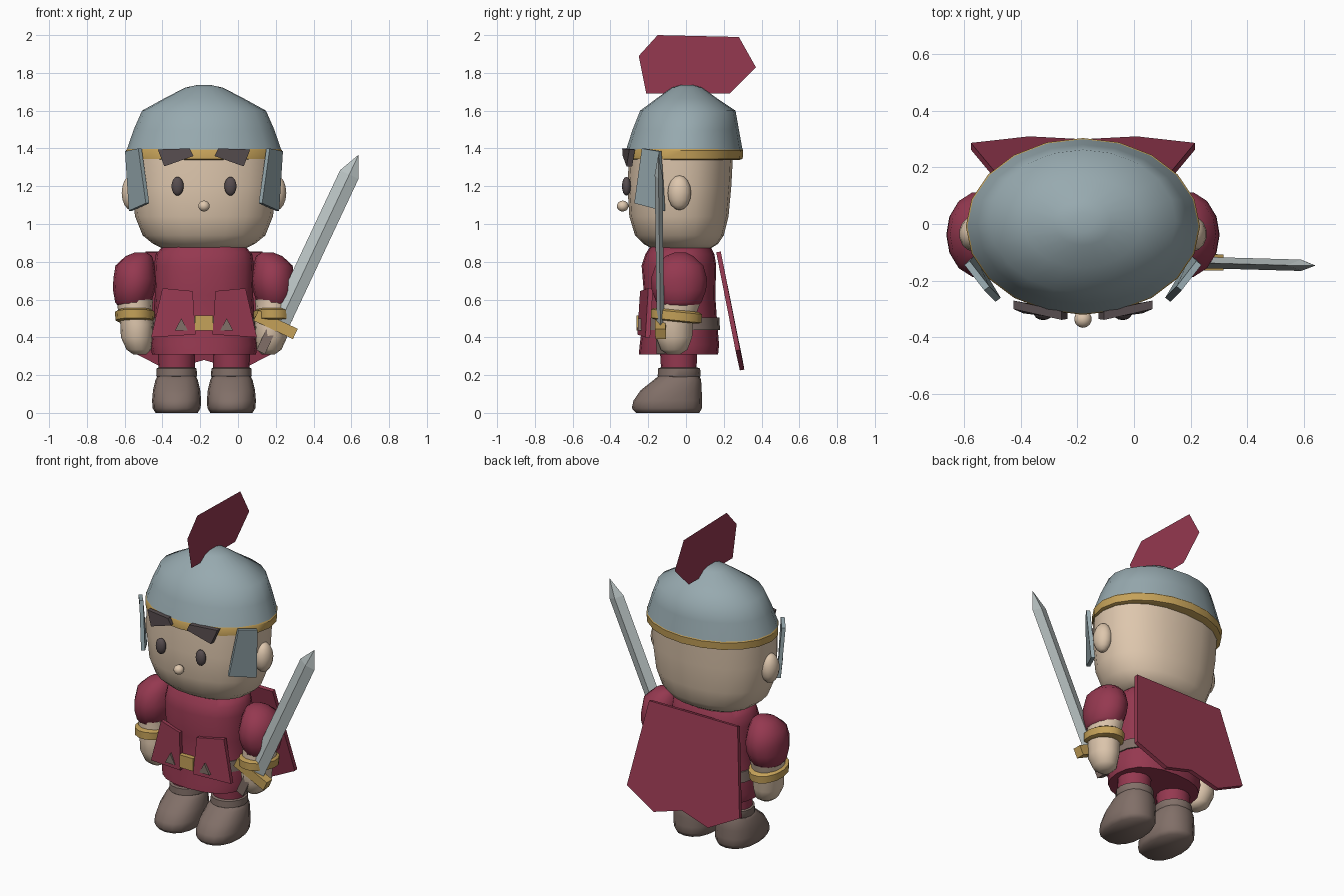
import bpy, bmesh, math
from mathutils import Vector

CX = -0.18  # figure centre line


def material(name, r, g, b):
    m = bpy.data.materials.new(name)
    m.diffuse_color = (r, g, b, 1)
    return m


RED = material("cloth red", 0.30, 0.040, 0.080)
SKIN = material("skin", 0.73, 0.57, 0.42)
STEEL = material("helmet steel", 0.31, 0.40, 0.43)
GOLD = material("gold", 0.56, 0.36, 0.10)
BROWN = material("leather brown", 0.22, 0.16, 0.138)
DARK = material("dark brown", 0.095, 0.074, 0.078)
BLADE = material("blade grey", 0.50, 0.56, 0.56)


def finish(name, bm, mat, angle=None):
    bmesh.ops.recalc_face_normals(bm, faces=bm.faces)
    me = bpy.data.meshes.new(name)
    bm.to_mesh(me)
    bm.free()
    me.materials.append(mat)
    ob = bpy.data.objects.new(name, me)
    bpy.context.collection.objects.link(ob)
    if angle:
        bpy.ops.object.select_all(action='DESELECT')
        ob.select_set(True)
        bpy.context.view_layer.objects.active = ob
        bpy.ops.object.shade_smooth_by_angle(angle=math.radians(angle))
    return ob


def loft(name, rings, mat, x=CX, n=16, p=2.0, angle=50, tilt=0.0):
    """Stacked oval rings: (z, half width, front y, back y, optional x shift)."""
    bm = bmesh.new()
    loops = []
    for z, rx, y0, y1, *dx in rings:
        cx, cy, ry = x + (dx[0] if dx else 0), (y0 + y1) / 2, (y1 - y0) / 2
        loop = []
        for i in range(n):
            a = 2 * math.pi * i / n
            c, s = math.cos(a), math.sin(a)
            u = math.copysign(abs(c) ** (2 / p), c)
            v = math.copysign(abs(s) ** (2 / p), s)
            loop.append(bm.verts.new((cx + rx * u, cy + ry * v, z - tilt * v * ry)))
        loops.append(loop)
    for a, b in zip(loops, loops[1:]):
        for i in range(n):
            j = (i + 1) % n
            bm.faces.new((a[i], a[j], b[j], b[i]))
    bm.faces.new(loops[0])
    bm.faces.new(loops[-1])
    return finish(name, bm, mat, angle)


def plate(name, pts, mat, depth):
    """Flat polygon thickened by a depth vector."""
    bm = bmesh.new()
    f = bm.faces.new([bm.verts.new(p) for p in pts])
    if depth:
        r = bmesh.ops.extrude_face_region(bm, geom=[f], use_keep_orig=True)
        moved = [g for g in r["geom"] if isinstance(g, bmesh.types.BMVert)]
        bmesh.ops.translate(bm, verts=moved, vec=Vector(depth))
    return finish(name, bm, mat)


def ball(name, loc, size, mat):
    bm = bmesh.new()
    bmesh.ops.create_uvsphere(bm, u_segments=14, v_segments=8, radius=1)
    for v in bm.verts:
        v.co = Vector(loc) + Vector(v.co[i] * size[i] for i in range(3))
    return finish(name, bm, mat, 80)


# Head, helmet, band and crest
loft("head", [(0.87, 0.22, -0.18, 0.13), (0.895, 0.27, -0.225, 0.17), (0.94, 0.325, -0.27, 0.20),
              (1.04, 0.365, -0.30, 0.225), (1.2, 0.385, -0.31, 0.24), (1.39, 0.392, -0.30, 0.25)],
     SKIN, n=20, p=2.2)
loft("helmet", [(1.39, 0.41, -0.318, 0.30), (1.50, 0.372, -0.283, 0.28), (1.60, 0.328, -0.243, 0.262),
                (1.665, 0.21, -0.155, 0.165), (1.722, 0.10, -0.075, 0.085), (1.735, 0.04, -0.03, 0.04)],
     STEEL, n=20, angle=60)
loft("helmet_band", [(1.34, 0.395, -0.305, 0.285), (1.345, 0.41, -0.32, 0.30), (1.39, 0.413, -0.32, 0.303),
                     (1.40, 0.405, -0.313, 0.295)], GOLD, n=20, angle=40)
plate("crest", [(CX, y, z) for y, z in ((-0.21, 1.69), (-0.25, 1.89), (-0.15, 2.0), (0.28, 1.99),
                                       (0.37, 1.83), (0.23, 1.69))], RED, None)
ball("nose", (CX, -0.335, 1.095), (0.031, 0.031, 0.029), SKIN)

# Neck, tunic and belt
loft("neck", [(0.80, 0.13, -0.14, 0.08), (0.89, 0.13, -0.14, 0.08)], SKIN)
loft("tunic", [(0.31, 0.275, -0.25, 0.17), (0.36, 0.285, -0.245, 0.175), (0.48, 0.27, -0.23, 0.165),
               (0.62, 0.26, -0.222, 0.155), (0.78, 0.265, -0.235, 0.16), (0.84, 0.255, -0.215, 0.15),
               (0.88, 0.22, -0.19, 0.13)], RED, n=20, p=2.3)
loft("belt", [(0.44, 0.282, -0.238, 0.18), (0.505, 0.275, -0.236, 0.176)], BROWN, n=20, p=2.3)
plate("buckle", [(CX + x, -0.262, z) for x, z in ((-0.048, 0.435), (0.048, 0.435), (0.048, 0.515),
                                                 (-0.048, 0.515))], GOLD, (0, 0.03, 0))

# Cape with a notched hem
plate("cape", [(CX + x, y, z) for x, y, z in (
    (-0.31, 0.16, 0.85), (0.31, 0.16, 0.85), (0.395, 0.262, 0.33), (0.19, 0.285, 0.225),
    (0, 0.275, 0.28), (-0.19, 0.285, 0.225), (-0.395, 0.262, 0.33))], RED, (0, 0.024, 0.004))

# Mirrored parts
for s, side in ((-1, "left"), (1, "right")):
    def at(x):
        return CX + s * x

    ball(side + "_ear", (at(0.385), -0.035, 1.165), (0.052, 0.062, 0.092), SKIN)
    ball(side + "_eye", (at(0.14), -0.315, 1.2), (0.033, 0.024, 0.05), DARK)
    plate(side + "_eyebrow", [(at(x), y, z) for x, y, z in (
        (0.245, -0.30, 1.395), (0.075, -0.338, 1.40), (0.055, -0.335, 1.36), (0.21, -0.315, 1.305))],
        DARK, (0, 0.03, 0))
    plate(side + "_cheek_guard", [(at(x), y, z) for x, y, z in (
        (0.33, -0.22, 1.40), (0.40, -0.13, 1.385), (0.38, -0.11, 1.07), (0.29, -0.26, 1.11))],
        STEEL, (s * 0.018, -0.014, 0))
    plate(side + "_tunic_flap", [(at(x), y, z) for x, y, z in (
        (0.06, -0.243, 0.645), (0.22, -0.20, 0.66), (0.28, -0.215, 0.40), (0.045, -0.258, 0.415))],
        RED, (0, 0.025, 0))
    plate(side + "_belt_stud", [(at(x), -0.253, z) for x, z in ((0.085, 0.435), (0.155, 0.435), (0.12, 0.50))],
          BROWN, (0, 0.025, 0))

    # Arm: sleeve, forearm and hand, bracelet
    ax = at(0.365)
    loft(side + "_sleeve", [(0.56, 0.075, -0.13, 0.05, s * 0.01), (0.585, 0.095, -0.16, 0.085, s * 0.01),
                            (0.65, 0.112, -0.185, 0.11, s * 0.005), (0.71, 0.115, -0.19, 0.115),
                            (0.78, 0.104, -0.165, 0.095), (0.83, 0.07, -0.11, 0.04, -s * 0.02),
                            (0.85, 0.03, -0.06, 0.0, -s * 0.03)], RED, x=ax, n=14, angle=70)
    loft(side + "_arm", [(0.31, 0.035, -0.10, -0.03, -s * 0.025), (0.335, 0.065, -0.135, 0.01, -s * 0.02),
                         (0.40, 0.085, -0.16, 0.035, -s * 0.01), (0.47, 0.088, -0.165, 0.04, -s * 0.01),
                         (0.53, 0.09, -0.16, 0.06), (0.60, 0.095, -0.16, 0.085)],
         SKIN, x=ax, n=14, angle=70)
    loft(side + "_bracelet", [(0.483, 0.09, -0.165, 0.06), (0.49, 0.104, -0.19, 0.085),
                              (0.535, 0.106, -0.19, 0.088), (0.545, 0.09, -0.165, 0.07)],
         GOLD, x=ax, n=14, angle=40, tilt=0.1)

    # Leg and boot
    lx = at(0.145)
    loft(side + "_leg", [(0.2, 0.095, -0.13, 0.055), (0.36, 0.10, -0.14, 0.06)], RED, x=lx)
    loft(side + "_boot_cuff", [(0.185, 0.10, -0.14, 0.07), (0.195, 0.108, -0.15, 0.077),
                               (0.235, 0.106, -0.148, 0.075), (0.24, 0.095, -0.135, 0.06)],
         BROWN, x=lx, angle=40)
    loft(side + "_boot", [(0.0, 0.112, -0.265, 0.07), (0.025, 0.127, -0.287, 0.085),
                          (0.065, 0.13, -0.278, 0.085), (0.12, 0.125, -0.24, 0.083),
                          (0.175, 0.112, -0.17, 0.08), (0.205, 0.095, -0.135, 0.065)],
         BROWN, x=lx, p=2.3, angle=60)

# Sword, laid out along its slanted axis
AXIS = Vector((0.425, -0.012, 0.905)).normalized()
WIDE = Vector((0.905, 0, -0.425)).normalized()
THICK = Vector((0, 1, 0))
BASE = Vector((0.215, -0.135, 0.465))


def sword_point(along, wide, thick):
    return BASE + AXIS * along + WIDE * wide + THICK * thick


def sword_bar(name, a0, a1, w0, w1, t, mat):
    plate(name, [sword_point(a, w, -t) for a, w in ((a0, w0), (a0, w1), (a1, w1), (a1, w0))],
          mat, THICK * 2 * t)


bm = bmesh.new()
section = ((-0.054, 0), (0, -0.02), (0.054, 0), (0, 0.02))
low, high = ([bm.verts.new(sword_point(a, w, t)) for w, t in section] for a in (0.0, 0.88))
tip = bm.verts.new(sword_point(0.997, 0, 0))
bm.faces.new(low)
for i in range(4):
    j = (i + 1) % 4
    bm.faces.new((low[i], low[j], high[j], high[i]))
    bm.faces.new((high[i], high[j], tip))
finish("sword_blade", bm, BLADE)
sword_bar("sword_guard", -0.035, 0.025, -0.13, 0.10, 0.028, GOLD)
sword_bar("sword_grip", -0.17, -0.02, -0.05, 0.0, 0.024, BROWN)
